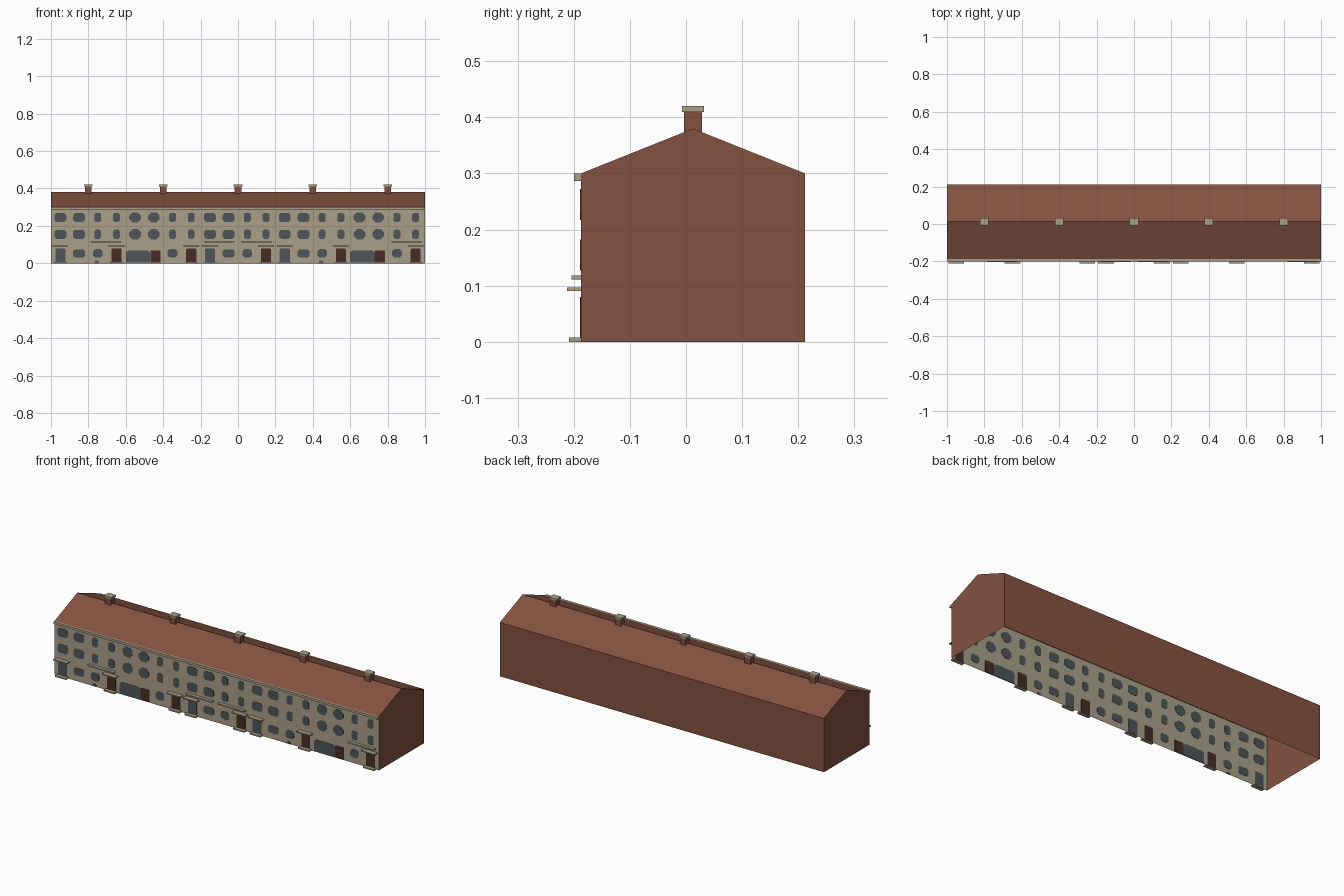
import bpy, bmesh
from mathutils import Vector, Matrix

if "Cube" in bpy.data.objects:
    bpy.data.objects.remove(bpy.data.objects["Cube"])


def material(name, rgb):
    m = bpy.data.materials.new(name)
    m.use_nodes = True
    m.diffuse_color = (*rgb, 1)
    m.node_tree.nodes["Principled BSDF"].inputs["Base Color"].default_value = (*rgb, 1)
    return m


BRICK = material("red brick", (0.23, 0.085, 0.053))
STONE = material("pale stone", (0.40, 0.35, 0.25))
GLASS = material("slate grey glass", (0.075, 0.09, 0.098))
WOOD = material("dark brown wood", (0.062, 0.026, 0.018))

MID, HALF = 0.0125, 0.2          # house centre line and half depth
FRONT = MID - HALF
EAVE, RIDGE = 0.30, 0.38


def finish(bm, name, *mats):
    mesh = bpy.data.meshes.new(name)
    bm.to_mesh(mesh)
    bm.free()
    for m in mats:
        mesh.materials.append(m)
    ob = bpy.data.objects.new(name, mesh)
    bpy.context.collection.objects.link(ob)
    return ob


def box(name, lo, hi, mat):
    lo, hi = Vector(lo), Vector(hi)
    bm = bmesh.new()
    bmesh.ops.create_cube(bm, size=1, matrix=Matrix.Translation((lo + hi) / 2)
                          @ Matrix.Diagonal((*(hi - lo), 1)))
    return finish(bm, name, mat)


def plate(name, x, z, w, h, cut, mat, cut_bottom=True):
    """Thin panel set through the front wall, with clipped corners."""
    a, b, low = w / 2, h / 2, cut if cut_bottom else 0
    pts = [(a, b - cut), (a - cut, b), (cut - a, b), (-a, b - cut)]
    pts += [(-a, low - b), (low - a, -b), (a - low, -b), (a, low - b)] if low else [(-a, -b), (a, -b)]
    bm = bmesh.new()
    face = bm.faces.new([bm.verts.new((x + px, FRONT - 0.0015, z + pz)) for px, pz in pts])
    out = bmesh.ops.extrude_face_region(bm, geom=[face])
    verts = [v for v in out["geom"] if isinstance(v, bmesh.types.BMVert)]
    bmesh.ops.translate(bm, verts=verts, vec=(0, 0.003, 0))
    bmesh.ops.recalc_face_normals(bm, faces=bm.faces)
    return finish(bm, name, mat)


# Terrace shell: gabled section run along x, open underneath
section = [(FRONT, 0), (FRONT, EAVE), (MID, RIDGE), (MID + HALF, EAVE), (MID + HALF, 0)]
bm = bmesh.new()
ends = [[bm.verts.new((x, y, z)) for y, z in section] for x in (-1, 1)]
for a, b, c, d in zip(ends[0], ends[0][1:], ends[1][1:], ends[1]):
    bm.faces.new((a, b, c, d))
for end in ends:
    bm.faces.new(end)
bmesh.ops.recalc_face_normals(bm, faces=bm.faces)
for f in bm.faces:
    f.material_index = 1 if f.calc_center_median().y < FRONT + 0.01 else 0
finish(bm, "terrace_shell", BRICK, STONE)

# Cornice under the front eave
box("cornice", (-1, FRONT - 0.012, 0.287), (1, FRONT, EAVE), STONE)

# Chimneys with caps
for i in range(5):
    x = -0.8 + 0.4 * i
    box("chimney", (x - 0.018, MID - 0.016, 0.36), (x + 0.018, MID + 0.016, 0.41), BRICK)
    box("chimney_cap", (x - 0.023, MID - 0.02, 0.41), (x + 0.023, MID + 0.02, 0.42), STONE)


def door(x, mat, hood=True):
    plate("door", x, 0.042, 0.054, 0.076, 0.006, mat, False)
    if hood:
        box("door_hood", (x - 0.042, FRONT - 0.025, 0.091), (x + 0.042, FRONT, 0.097), STONE)
        box("door_step", (x - 0.034, FRONT - 0.021, 0), (x + 0.034, FRONT, 0.008), STONE)


# Five houses of four bays each
for house in range(5):
    bays = [-0.95 + 0.4 * house + 0.1 * k for k in range(4)]
    shop = house in (1, 4)

    # Upper windows
    for z in (0.245, 0.155):
        for k, x in enumerate(bays):
            if k > 1:
                plate("narrow_window", x, z, 0.037, 0.05, 0.009, GLASS)
            elif shop:
                plate("rounded_window", x, z, 0.063, 0.055, 0.018, GLASS)
            else:
                plate("wide_window", x, z, 0.064, 0.048, 0.011, GLASS)

    # Ground floor
    if shop:
        plate("shop_window", bays[0] + 0.015, 0.036, 0.13, 0.066, 0.012, GLASS, False)
        plate("shop_door", bays[1] + 0.008, 0.036, 0.054, 0.066, 0.004, WOOD, False)
    else:
        door(bays[0], GLASS)
        plate("ground_window", bays[1], 0.053, 0.064, 0.042, 0.009, GLASS)
    plate("ground_window", bays[2], 0.053, 0.052, 0.044, 0.011, GLASS)
    door(bays[3], WOOD)

# Long canopies
for x in (-0.705, -0.1, 0.1, 0.9):
    box("long_canopy", (x - 0.08, FRONT - 0.017, 0.111), (x + 0.08, FRONT, 0.118), STONE)

# Small cellar vents
for x in (-0.755, 0.445):
    plate("cellar_vent", x, 0.007, 0.024, 0.014, 0.006, GLASS, False)
